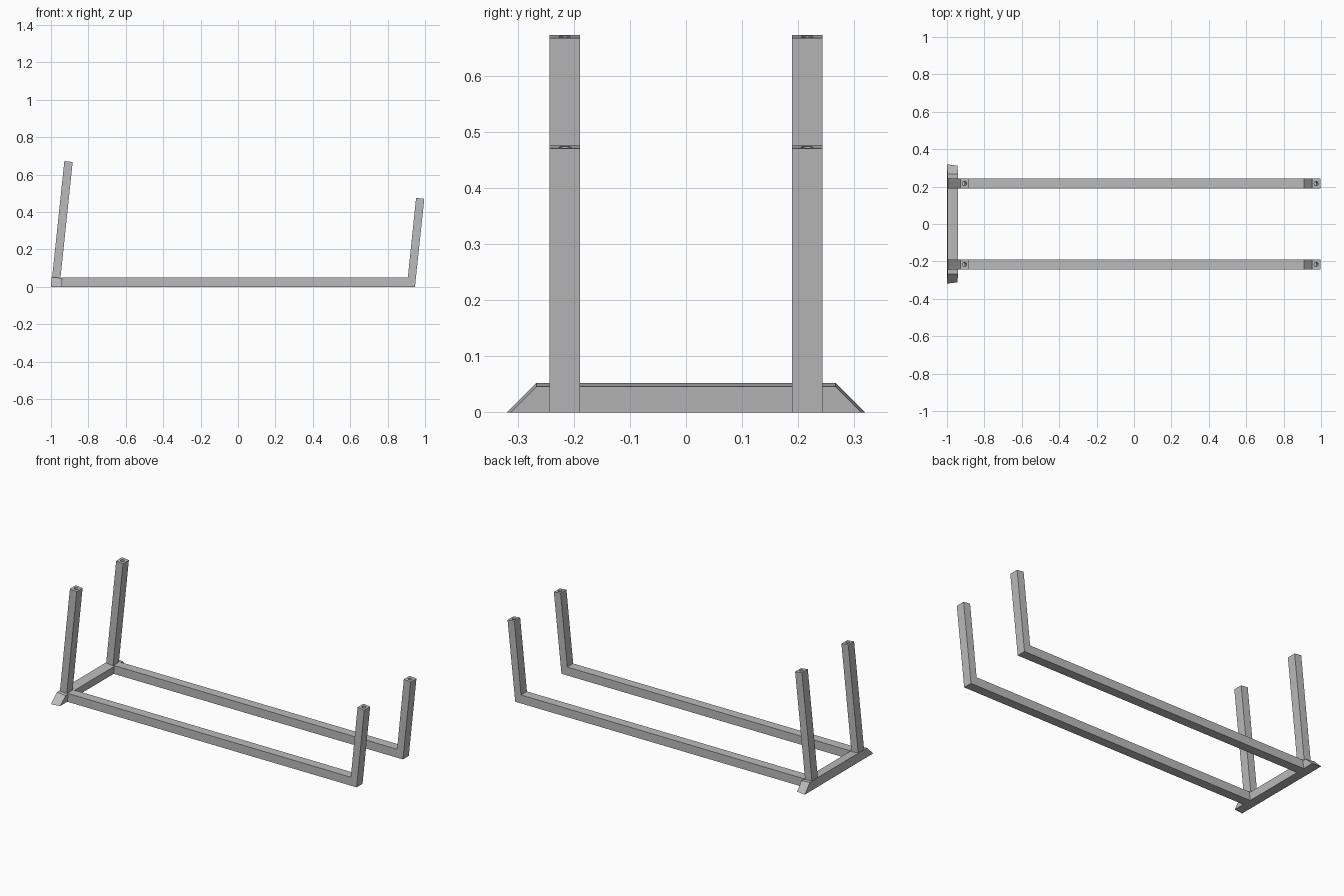
import bpy
import bmesh
from math import radians, tan
from mathutils import Matrix, Vector

if "Cube" in bpy.data.objects:
    bpy.data.objects.remove(bpy.data.objects["Cube"], do_unlink=True)

LEAN = radians(6)
SLOPE = tan(LEAN)
RAIL_Y, WIDTH = 0.216, 0.055

steel = bpy.data.materials.new("grey steel")
steel.use_nodes = True
colour = (0.5, 0.5, 0.5, 1)
steel.diffuse_color = colour
steel.node_tree.nodes["Principled BSDF"].inputs["Base Color"].default_value = colour


def add_object(name, bm):
    bmesh.ops.recalc_face_normals(bm, faces=bm.faces)
    mesh = bpy.data.meshes.new(name)
    bm.to_mesh(mesh)
    bm.free()
    mesh.materials.append(steel)
    obj = bpy.data.objects.new(name, mesh)
    bpy.context.collection.objects.link(obj)
    return obj


def extrude_profile(name, points, y, width):
    """Extrude an x-z outline along y, centred on the given y."""
    bm = bmesh.new()
    face = bm.faces.new([bm.verts.new((x, y - width / 2, z)) for x, z in points])
    new = bmesh.ops.extrude_face_region(bm, geom=[face])["geom"]
    bmesh.ops.translate(bm, vec=(0, width, 0),
                        verts=[v for v in new if isinstance(v, bmesh.types.BMVert)])
    return add_object(name, bm)


def drill_top(obj, x, y, z):
    """Cut a round socket along the leaning post from its top."""
    bm = bmesh.new()
    turn = Matrix.Translation(Vector((x, y, z))) @ Matrix.Rotation(LEAN, 4, "Y")
    bmesh.ops.create_cone(bm, cap_ends=True, segments=16, radius1=0.011,
                          radius2=0.011, depth=0.16, matrix=turn)
    cutter = add_object(obj.name + "_socket_cutter", bm)
    cutter.hide_render = True
    cutter.hide_set(True)
    cutter.display_type = "WIRE"
    mod = obj.modifiers.new("socket", "BOOLEAN")
    mod.operation, mod.solver, mod.object = "DIFFERENCE", "EXACT", cutter


for side, y in (("left", RAIL_Y), ("right", -RAIL_Y)):
    # Long rail with the short leaning post mitred on its end
    rail = extrude_profile("rail_and_short_post_" + side, [
        (-0.945, 0), (0.946, 0), (0.996, 0.47), (0.952, 0.475),
        (0.908, 0.05), (-0.945, 0.05)], y, WIDTH)
    drill_top(rail, 0.974, y, 0.4725)

    # Tall leaning post
    foot, top = -0.999, 0.672
    post = extrude_profile("tall_post_" + side, [
        (foot, 0), (foot + 0.045, 0),
        (foot + 0.045 + SLOPE * 0.667, 0.667),
        (foot + SLOPE * top, top)], y, WIDTH)
    drill_top(post, foot + 0.0225 + SLOPE * 0.67, y, 0.67)

# Cross beam with sloping top and ends cut at an angle
beam = extrude_profile("cross_beam", [
    (-1, 0), (-0.945, 0), (-0.94, 0.046), (-0.997, 0.052)], 0, 0.636)
for v in beam.data.vertices:
    sign = 1 if v.co.y > 0 else -1
    reach = 0.319 if v.co.x < -0.97 else 0.312
    v.co.y = sign * (reach - v.co.z)
